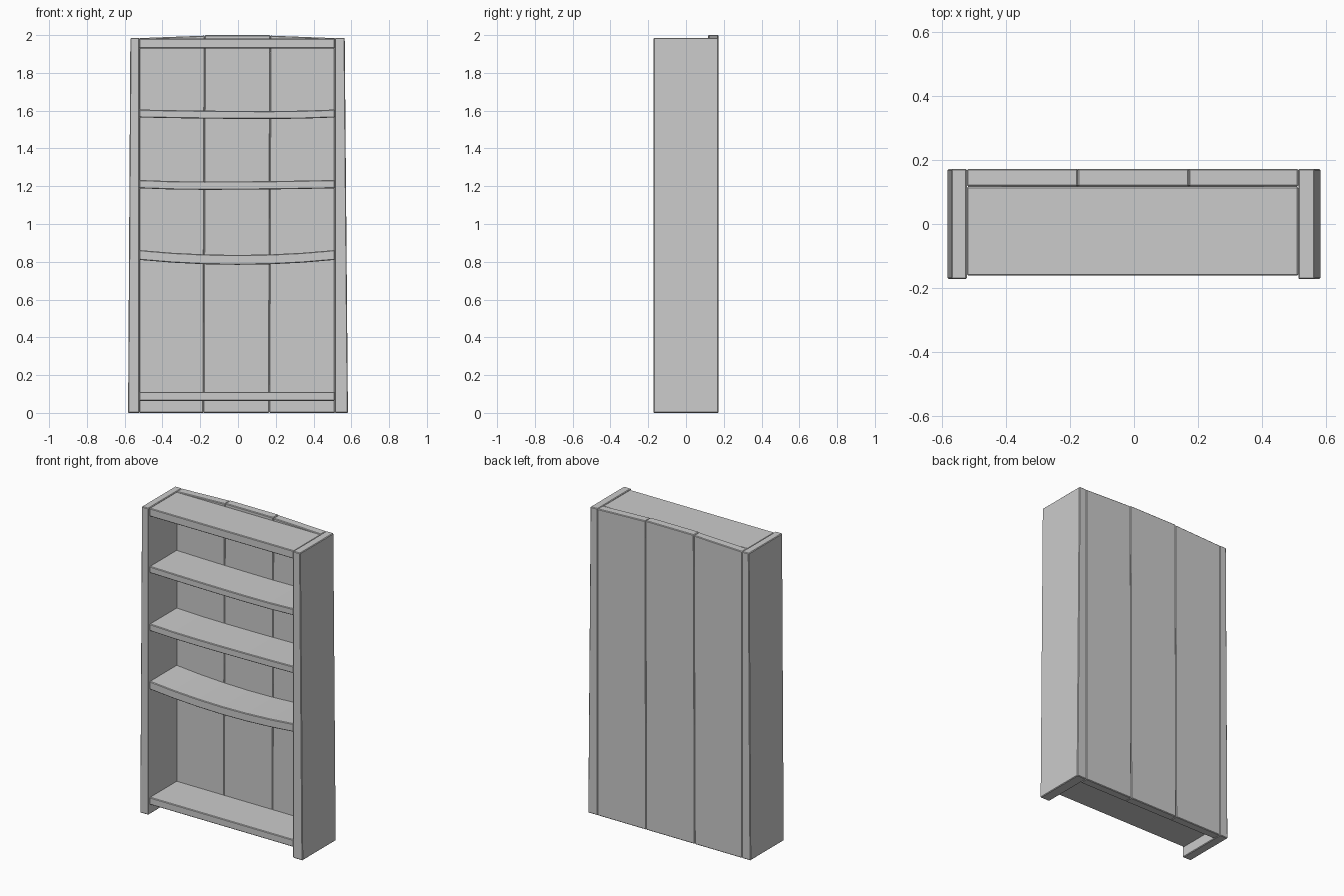
import bpy, bmesh

if "Cube" in bpy.data.objects:
    bpy.data.objects.remove(bpy.data.objects["Cube"])


def slab(name, outline, y0, y1, bevel=0.004):
    """Extrude an x-z outline from y0 to y1 and soften its edges."""
    bm = bmesh.new()
    front = [bm.verts.new((x, y0, z)) for x, z in outline]
    back = [bm.verts.new((x, y1, z)) for x, z in outline]
    bm.faces.new(front)
    bm.faces.new(back[::-1])
    n = len(outline)
    for i in range(n):
        j = (i + 1) % n
        bm.faces.new((front[j], front[i], back[i], back[j]))
    bmesh.ops.recalc_face_normals(bm, faces=bm.faces)
    mesh = bpy.data.meshes.new(name)
    bm.to_mesh(mesh)
    bm.free()
    obj = bpy.data.objects.new(name, mesh)
    bpy.context.collection.objects.link(obj)
    mod = obj.modifiers.new("Bevel", 'BEVEL')
    mod.width = bevel
    mod.segments = 1
    mod.limit_method = 'ANGLE'
    return obj


LEFT, RIGHT = -0.522, 0.513
BACK, BOARD_FRONT = 0.172, 0.117

# Side panels, tapering slightly towards the top
slab("side_panel_left", [(-0.582, 0), (LEFT, 0), (LEFT, 1.985), (-0.57, 1.985)], -0.172, BACK)
slab("side_panel_right", [(RIGHT, 0), (0.582, 0), (0.565, 1.985), (RIGHT, 1.985)], -0.172, BACK)

# Back boards with a shallow arched top edge: (bottom x, top x, top z at left, right)
seams = [(LEFT, LEFT), (-0.183, -0.176), (0.165, 0.171), (RIGHT, RIGHT)]
tops = [(1.984, 1.997), (2.0, 2.0), (1.997, 1.984)]
for i, (zl, zr) in enumerate(tops):
    (bl, tl), (br, tr) = seams[i], seams[i + 1]
    slab(f"back_board_{i + 1}", [(bl, 0), (br, 0), (tr, zr), (tl, zl)], BOARD_FRONT, BACK)


# Shelves: (name, end height of underside, thickness, sag depth, x of lowest point)
def shelf(name, z, thick, sag, low):
    steps = 6 if sag else 1
    under = []
    for i in range(steps + 1):
        x = LEFT + (RIGHT - LEFT) * i / steps
        t = (x - low) / ((LEFT if x < low else RIGHT) - low)
        under.append((x, z - sag * (1 - t * t)))
    upper = [(x, h + thick) for x, h in reversed(under)]
    slab(name, under + upper, -0.161, BOARD_FRONT)


shelf("top_shelf", 1.93, 0.052, 0, 0)
shelf("upper_shelf", 1.564, 0.042, 0.008, 0.18)
shelf("middle_shelf", 1.189, 0.044, 0.008, -0.2)
shelf("lower_shelf", 0.81, 0.052, 0.026, 0)
shelf("bottom_shelf", 0.064, 0.047, 0, 0)
